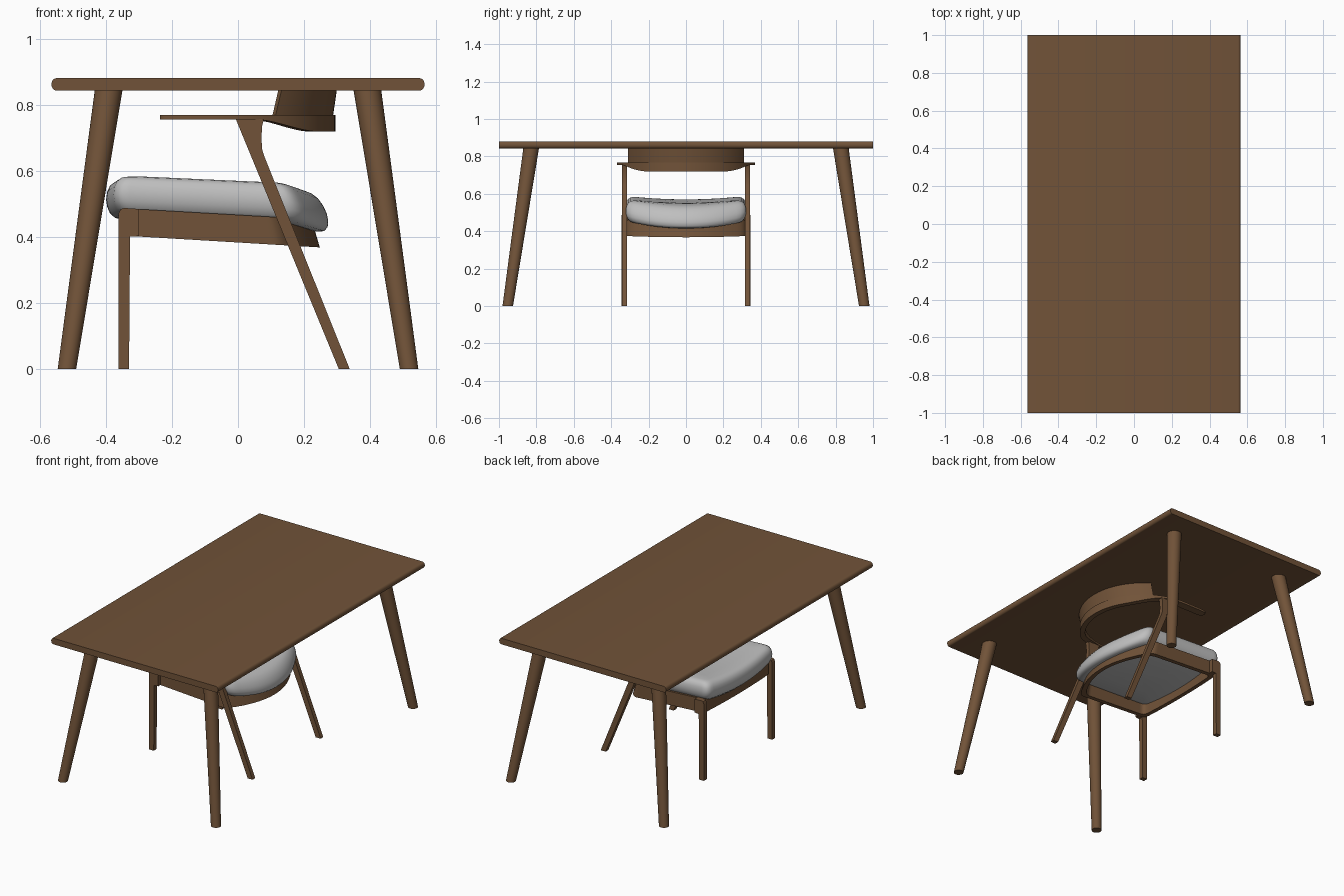
import bpy, bmesh, math
from mathutils import Vector

if "Cube" in bpy.data.objects:
    bpy.data.objects.remove(bpy.data.objects["Cube"])


def material(name, rgb):
    m = bpy.data.materials.new(name)
    m.diffuse_color = (*rgb, 1)
    m.use_nodes = True
    m.node_tree.nodes["Principled BSDF"].inputs["Base Color"].default_value = m.diffuse_color
    return m


WOOD = material("walnut wood", (0.165, 0.086, 0.040))
FABRIC = material("grey fabric", (0.52, 0.52, 0.52))


def finish(name, bm, mat, angle=35):
    bmesh.ops.recalc_face_normals(bm, faces=bm.faces)
    me = bpy.data.meshes.new(name)
    bm.to_mesh(me)
    bm.free()
    me.materials.append(mat)
    ob = bpy.data.objects.new(name, me)
    bpy.context.collection.objects.link(ob)
    bpy.ops.object.select_all(action='DESELECT')
    ob.select_set(True)
    bpy.context.view_layer.objects.active = ob
    bpy.ops.object.shade_smooth_by_angle(angle=math.radians(angle))
    return ob


def loft(name, rings, mat, closed=False, angle=35):
    """Skin rings of points; cap the ends unless the loft closes on itself."""
    bm = bmesh.new()
    vr = [[bm.verts.new(p) for p in r] for r in rings]
    n = len(vr[0])
    pairs = list(zip(vr, vr[1:] + vr[:1])) if closed else list(zip(vr, vr[1:]))
    for a, b in pairs:
        for i in range(n):
            j = (i + 1) % n
            bm.faces.new((a[i], a[j], b[j], b[i]))
    if not closed:
        bm.faces.new(vr[0])
        bm.faces.new(vr[-1])
    return finish(name, bm, mat, angle)


def slab(name, xz, y0, y1, mat=WOOD):
    """Profile in x/z extruded along y."""
    return loft(name, [[(x, y, z) for x, z in xz] for y in (y0, y1)], mat)


def smoothstep(a, b, t):
    t = min(1, max(0, (t - a) / (b - a)))
    return t * t * (3 - 2 * t)


def seat_outline(front_mid, front_side, w, back_side, back_mid):
    """Plan of the seat: bowed front, straight sides, rounder back."""
    ys = [-w + 2 * w * i / 8 for i in range(9)]
    pts = [(front_mid + (front_side - front_mid) * (y / w) ** 2, y) for y in ys]
    sides = [front_side + (back_side - front_side) * i / 8 for i in range(1, 8)]
    pts += [(x, w) for x in sides]
    pts += [(back_mid + (back_side - back_mid) * (y / w) ** 2, y) for y in reversed(ys)]
    pts += [(x, -w) for x in reversed(sides)]
    for _ in range(2):  # corner cutting rounds the corners
        new = []
        for (ax, ay), (bx, by) in zip(pts, pts[1:] + pts[:1]):
            new += [(.75 * ax + .25 * bx, .75 * ay + .25 * by),
                    (.25 * ax + .75 * bx, .25 * ay + .75 * by)]
        pts = new
    return pts


# Table top with rounded long edges
edge = [math.radians(-90 + 180 * i / 10) for i in range(11)]
prof = [(0.551 + 0.014 * math.cos(a), 0.8615 + 0.0185 * math.sin(a)) for a in edge]
prof += [(-x, z) for x, z in reversed(prof)]
slab("table_top", prof, -1, 1)

# Splayed, tapered table legs
for sx in (-1, 1):
    for sy in (-1, 1):
        rings = []
        for x, y, z, r in ((0.518, 0.953, 0, 0.028), (0.391, 0.827, 0.85, 0.042)):
            rings.append([(sx * x + r * math.cos(k * math.tau / 32),
                           sy * y + r * math.sin(k * math.tau / 32), z) for k in range(32)])
        loft("table_leg", rings, WOOD)

# Chair legs
front_leg = [(-0.362, 0), (-0.330, 0), (-0.327, 0.40), (-0.30, 0.402),
             (-0.30, 0.484), (-0.345, 0.487), (-0.356, 0.483), (-0.362, 0.470)]
back_leg = [(0.305, 0), (0.338, 0), (0.079, 0.645), (0.073, 0.665), (0.071, 0.70),
            (0.073, 0.735), (0.079, 0.757), (-0.007, 0.757)]
for s in (-1, 1):
    slab("chair_front_leg", front_leg, s * 0.316, s * 0.344)
    slab("chair_back_leg", back_leg, s * 0.316, s * 0.342)

# Seat frame: hollow tilted ring whose back flares out towards the bottom
outer = seat_outline(-0.360, -0.348, 0.320, 0.125, 0.237)
inner = seat_outline(-0.334, -0.322, 0.294, 0.105, 0.212)


def frame_ring(pts, top):
    ring = []
    for x, y in pts:
        flare = 0.0125 * smoothstep(0.0, 0.15, x)
        if top:
            x -= flare
            ring.append((x, y, 0.486 - 0.058 * (x + 0.345)))
        else:
            x += flare
            ring.append((x, y, 0.402 - 0.060 * (x + 0.325)))
    return ring


loft("seat_frame", [frame_ring(outer, False), frame_ring(outer, True),
                    frame_ring(inner, True), frame_ring(inner, False)],
     WOOD, closed=True)

# Seat cushion: rounded rings, dished across, tilted to the back
plan = seat_outline(-0.400, -0.372, 0.322, 0.175, 0.275)
layers = [(0.02, 0.0), (0.45, 0.0), (0.86, 0.0), (0.92, 0.004), (0.965, 0.017), (0.99, 0.036),
          (1.0, 0.058), (0.99, 0.082), (0.965, 0.101), (0.92, 0.113), (0.86, 0.118),
          (0.70, 0.120), (0.45, 0.119), (0.22, 0.118), (0.02, 0.118)]
rings = []
for k, h in layers:
    ring = []
    for px, py in plan:
        x, y = -0.06 + (px + 0.06) * k, py * k
        x -= 0.35 * (h - 0.045) * smoothstep(0.05, 0.25, x)
        z = 0.452 + 0.02 * (y / 0.32) ** 2 - 0.045 * (x + 0.35) + h
        z -= 0.012 * smoothstep(0.12, 0.28, x)
        ring.append((x, y, z))
    rings.append(ring)
loft("seat_cushion", rings, FABRIC, angle=60)

# Arm rail: thin arms joined by a thicker curved back
CX, R = -0.074, 0.369
path = []  # outer point and outward direction
for x, w in ((-0.237, 0.020), (-0.233, 0.034), (-0.222, 0.045), (-0.19, 0.05), (-0.13, 0.05)):
    path.append((Vector((x, -R + (0.05 - w) / 2)), Vector((0, -1)), w))
for i in range(49):
    a = math.radians(-90 + 180 * i / 48)
    n = Vector((math.cos(a), math.sin(a)))
    path.append((Vector((CX, 0)) + n * R, n, 0.05 - 0.02 * smoothstep(0, 0.9, n.x)))
path += [(Vector((p.x, -p.y)), Vector((0, 1)), w) for p, n, w in reversed(path[:5])]
rings = []
for p, n, w in path:
    q = p - n * w
    zb = 0.755 - 0.037 * smoothstep(0.05, 0.25, p.x)
    rings.append([(p.x, p.y, zb), (p.x, p.y, 0.768), (q.x, q.y, 0.768), (q.x, q.y, zb)])
loft("arm_rail", rings, WOOD)

# Curved backrest panel standing on the rail, leaning outwards
rings = []
for i in range(41):
    t = -1 + 2 * i / 40
    ring = []
    for r, z, span in ((0.361, 0.76, 59), (0.376, 0.862, 56), (0.358, 0.862, 56), (0.343, 0.76, 59)):
        a = math.radians(span * t)
        ring.append((CX + r * math.cos(a), r * math.sin(a), z))
    rings.append(ring)
loft("backrest", rings, WOOD)
